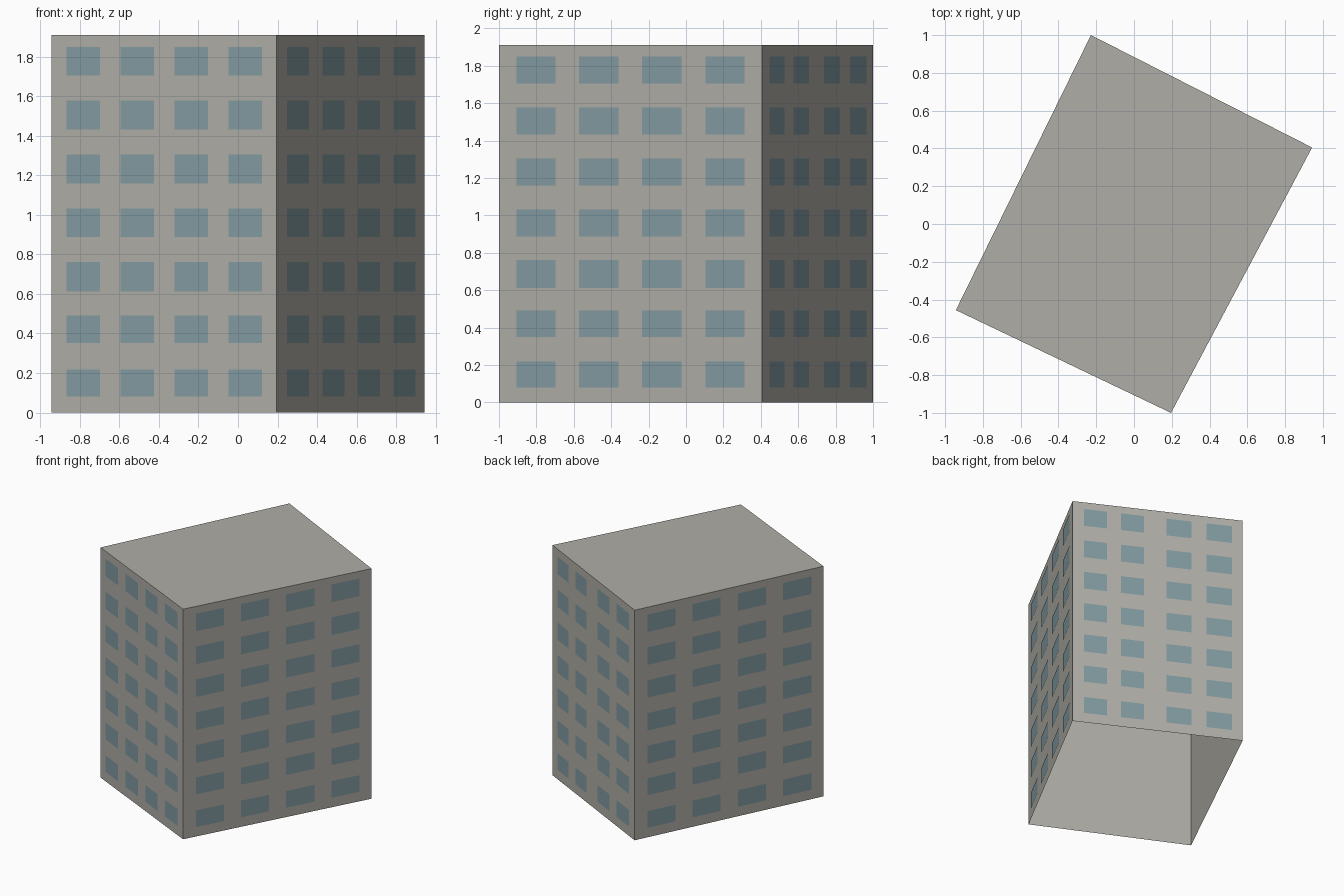
import bpy
import bmesh
from mathutils import Vector

if "Cube" in bpy.data.objects:
    bpy.data.objects.remove(bpy.data.objects["Cube"], do_unlink=True)

HEIGHT = 1.91
OFFSET = 0.003  # gap between wall and window pane


def make_material(name, rgb):
    mat = bpy.data.materials.new(name)
    mat.use_nodes = True
    color = (*rgb, 1.0)
    mat.diffuse_color = color
    mat.node_tree.nodes["Principled BSDF"].inputs["Base Color"].default_value = color
    return mat


def make_object(name, bm, mat):
    mesh = bpy.data.meshes.new(name)
    bm.to_mesh(mesh)
    bm.free()
    mesh.materials.append(mat)
    obj = bpy.data.objects.new(name, mesh)
    bpy.context.collection.objects.link(obj)
    return obj


concrete = make_material("warm grey concrete", (0.434, 0.423, 0.386))
glass = make_material("blue grey glass", (0.223, 0.328, 0.356))

# Footprint corners, counter-clockwise from the front right corner
front_right = Vector((-0.943, -0.456, 0))
front_left = Vector((0.196, -1.0, 0))
back_left = Vector((0.943, 0.405, 0))
back_right = Vector((-0.228, 1.0, 0))
corners = [front_right, front_left, back_left, back_right]

# Walls and flat roof, open underneath
bm = bmesh.new()
lower = [bm.verts.new(c) for c in corners]
upper = [bm.verts.new(c + Vector((0, 0, HEIGHT))) for c in corners]
for i in range(4):
    j = (i + 1) % 4
    bm.faces.new((lower[i], lower[j], upper[j], upper[i]))
bm.faces.new(upper)
make_object("building_shell", bm, concrete)

# Window columns as fractions of wall length, rows as heights
even = [(0.067, 0.216), (0.306, 0.455), (0.546, 0.695), (0.786, 0.935)]
uneven = [(0.066, 0.202), (0.283, 0.419), (0.553, 0.698), (0.787, 0.936)]
rows = [(0.08, 0.218), (0.351, 0.491), (0.613, 0.761), (0.887, 1.032),
        (1.16, 1.305), (1.432, 1.578), (1.705, 1.85)]


def add_windows(name, start, end, columns):
    """Lay a grid of thin panes on the wall running from start to end."""
    run = end - start
    outward = run.cross(Vector((0, 0, 1))).normalized() * OFFSET
    bm = bmesh.new()
    for left, right in columns:
        for low, high in rows:
            pane = [(left, low), (right, low), (right, high), (left, high)]
            bm.faces.new([bm.verts.new(start + run * t + outward + Vector((0, 0, z)))
                          for t, z in pane])
    make_object(name, bm, glass)


add_windows("front_windows", front_right, front_left, even)
add_windows("left_windows", front_left, back_left, even)
add_windows("back_windows", back_left, back_right, uneven)
add_windows("right_windows", back_right, front_right, even)
